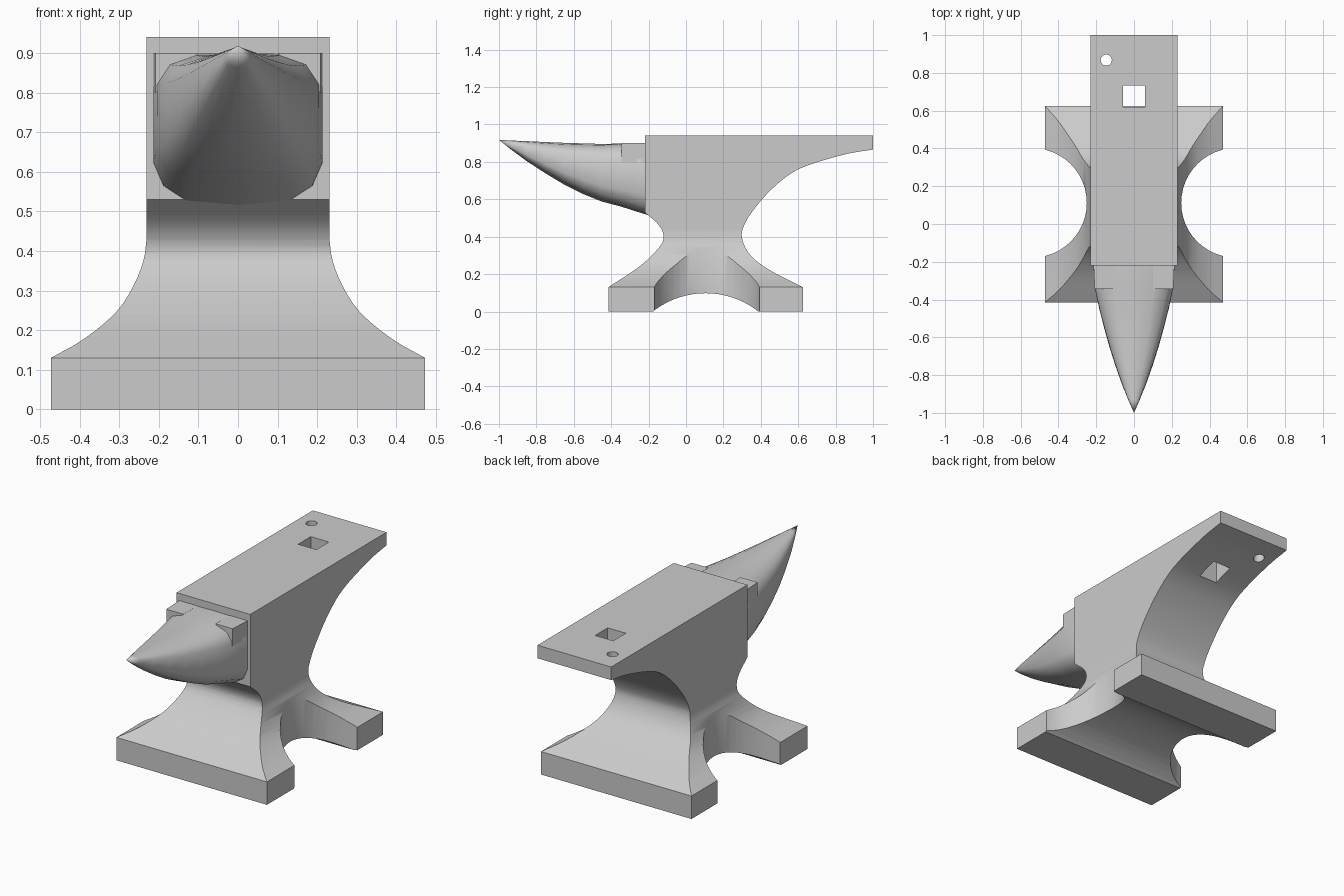
import bpy, bmesh, math
from mathutils import Vector

if "Cube" in bpy.data.objects:
    bpy.data.objects.remove(bpy.data.objects["Cube"])


def smooth_path(pts, n=4):
    """Catmull-Rom through 2D points."""
    p = [Vector(q) for q in pts]
    p = [2 * p[0] - p[1]] + p + [2 * p[-1] - p[-2]]
    out = []
    for i in range(1, len(p) - 2):
        a, b, c, d = p[i - 1:i + 3]
        for k in range(n):
            t = k / n
            out.append(tuple(0.5 * (2 * b + (c - a) * t + (2 * a - 5 * b + 4 * c - d) * t ** 2
                                    + (3 * b - a - 3 * c + d) * t ** 3)))
    return out + [tuple(p[-2])]


def loft(name, rings, caps=(True, True)):
    """Skin a list of equal-sized closed 3D rings."""
    bm = bmesh.new()
    vr = [[bm.verts.new(v) for v in r] for r in rings]
    n = len(rings[0])
    for a, b in zip(vr, vr[1:]):
        for i in range(n):
            j = (i + 1) % n
            bm.faces.new((a[i], a[j], b[j], b[i]))
    if caps[0]:
        bm.faces.new(vr[0][::-1])
    if caps[1]:
        bm.faces.new(vr[-1])
    bmesh.ops.remove_doubles(bm, verts=bm.verts, dist=1e-5)
    bmesh.ops.recalc_face_normals(bm, faces=bm.faces)
    me = bpy.data.meshes.new(name)
    bm.to_mesh(me)
    bm.free()
    ob = bpy.data.objects.new(name, me)
    bpy.context.collection.objects.link(ob)
    return ob


def prism(name, pts, axis, lo, hi):
    """Extrude a 2D outline along an axis."""
    put = {'x': lambda p, h: (h, p[0], p[1]),
           'y': lambda p, h: (p[0], h, p[1]),
           'z': lambda p, h: (p[0], p[1], h)}[axis]
    return loft(name, [[put(p, h) for p in pts] for h in (lo, hi)])


def circle(cx, cy, r, n):
    return [(cx + r * math.cos(2 * math.pi * i / n), cy + r * math.sin(2 * math.pi * i / n))
            for i in range(n)]


def boolean(ob, cutter, op='DIFFERENCE'):
    m = ob.modifiers.new("cut", 'BOOLEAN')
    m.object, m.operation, m.solver = cutter, op, 'EXACT'
    bpy.context.view_layer.objects.active = ob
    bpy.ops.object.modifier_apply(modifier=m.name)
    bpy.data.objects.remove(cutter)


def smooth(ob, deg=32):
    bpy.ops.object.select_all(action='DESELECT')
    ob.select_set(True)
    bpy.context.view_layer.objects.active = ob
    bpy.ops.object.shade_smooth_by_angle(angle=math.radians(deg))


# Body: side outline intersected with the flared front outline
heel = smooth_path([(1, .866), (.84, .838), (.61, .765), (.475, .67), (.37, .555), (.31, .46),
                    (.30, .39), (.345, .30), (.45, .22), (.625, .13)])
throat = smooth_path([(-.415, .13), (-.25, .24), (-.15, .335), (-.12, .395), (-.143, .46), (-.22, .53)])
side = [(1, .94)] + heel + [(.625, 0), (-.415, 0)] + throat + [(-.22, .94)]
body = prism("anvil_body", side, 'x', -.6, .6)

flare = smooth_path([(.472, .13), (.39, .177), (.31, .243), (.265, .31), (.239, .375), (.231, .43)], 3)
half = [(.472, -.1)] + flare + [(.231, 1.1)]
front = half + [(-x, z) for x, z in reversed(half)]
boolean(body, prism("front_cutter", front, 'y', -1.5, 1.5), 'INTERSECT')

# Round notches between the feet
for s in (-1, 1):
    boolean(body, prism("notch_cutter", circle(s * .54, .112, .29, 48), 'z', -.1, .7))

# Arch under the base
boolean(body, prism("arch_cutter", circle(.105, -.358, .456, 80), 'x', -.8, .8))

# Square and round tool holes in the heel
boolean(body, prism("square_cutter", [(-.057, .62), (.057, .62), (.057, .733), (-.057, .733)],
                    'z', .6, 1.1))
boolean(body, prism("round_cutter", circle(-.147, .868, .03, 12), 'z', .6, 1.1))
smooth(body)

# Horn: rounded-box section blending to an ellipse toward the tip
sec = [(0, 1), (.5, .99), (.84, .85), (1, .54), (1, -.46), (.88, -.77), (.62, -.96), (0, -1)]
sec = sec + [(-x, z) for x, z in reversed(sec[1:-1])]
# y, half width, top z, bottom z, roundness
stations = [(-.2, .214, .9, .515, 0), (-.25, .213, .9, .53, 0), (-.35, .207, .898, .562, .1),
            (-.45, .188, .896, .588, .25), (-.55, .165, .899, .628, .45), (-.65, .138, .902, .678, .6),
            (-.75, .106, .906, .738, .75), (-.85, .069, .911, .803, .9), (-.93, .034, .914, .862, 1),
            (-1, .0, .918, .918, 1)]
rings = []
for y, w, top, bot, r in stations:
    ring = []
    for x, z in sec:
        k = 1 + r * (1 / math.hypot(x, z) - 1)
        ring.append((w * x * k, y, (top + bot) / 2 + (top - bot) / 2 * z * k))
    rings.append(ring)
horn = loft("horn", rings, (False, False))
smooth(horn, 50)

# Square upper corners of the step behind the horn
for s, side_name in ((-1, "left"), (1, "right")):
    loft("step_corner_" + side_name,
         [[(s * a, y, .9), (s * w, y, .9), (s * w, y, .8)]
          for y, a, w in ((-.22, .1, .214), (-.345, .1, .208))])
